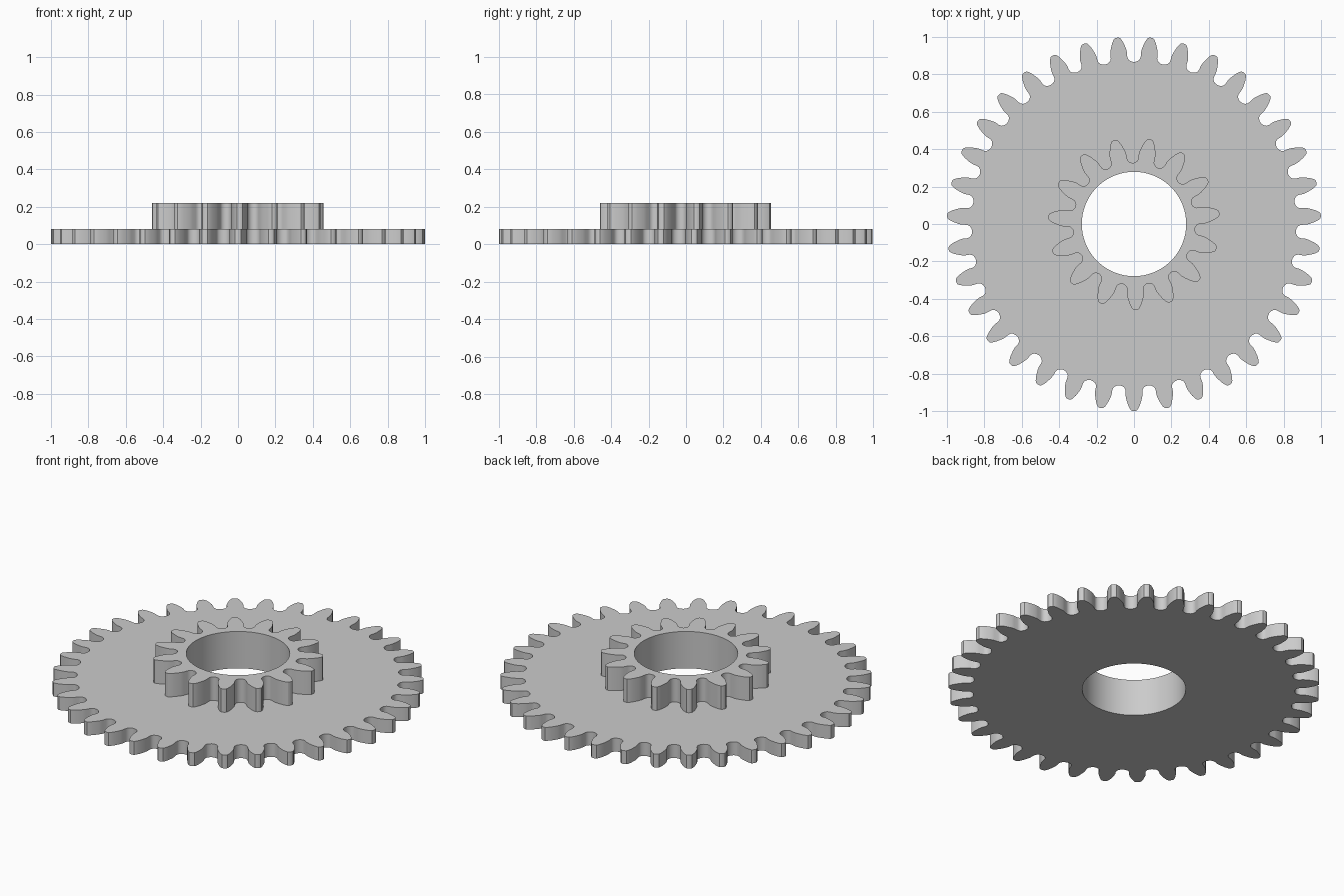
import bpy, bmesh
from math import pi, sin, cos, radians

cube = bpy.data.objects.get("Cube")
if cube:
    bpy.data.objects.remove(cube, do_unlink=True)

steel = bpy.data.materials.new("plain grey")
steel.use_nodes = True
GREY = (0.6, 0.6, 0.6, 1)
steel.diffuse_color = GREY
steel.node_tree.nodes["Principled BSDF"].inputs["Base Color"].default_value = GREY

BORE = 0.279

# Half a tooth: (offset from pitch radius, half width), tip downwards
TOOTH = [(0.064, 0.006), (0.061, 0.015), (0.052, 0.022), (0.034, 0.031),
         (0.016, 0.037), (0.0, 0.042), (-0.018, 0.045)]
# Half a gap: (offset from pitch radius, half width), down to the root
GAP = [(-0.041, 0.036), (-0.053, 0.032), (-0.061, 0.025), (-0.067, 0.014), (-0.07, 0)]


def polar(r, a):
    return (r * cos(a), r * sin(a))


def gear_outline(teeth, pitch, gap_scale, start):
    """Closed outline of rounded teeth."""
    half = pi / teeth
    side = [(pitch + d, w / (pitch + d)) for d, w in TOOTH]
    side += [(pitch + d, half - w * gap_scale / (pitch + d)) for d, w in GAP]
    points = []
    for i in range(teeth):
        mid = start + 2 * half * i
        points += [polar(r, mid - a) for r, a in reversed(side[:-1])]
        points += [polar(r, mid + a) for r, a in side]
    return points


def make_gear(name, outline, bottom, top):
    """Fill between outline and bore, then extrude upwards."""
    bore = [polar(BORE, 2 * pi * i / 96) for i in range(96)]
    bm = bmesh.new()
    edges = []
    for loop in (outline, bore):
        verts = [bm.verts.new((x, y, bottom)) for x, y in loop]
        edges += [bm.edges.new((verts[i - 1], verts[i])) for i in range(len(verts))]
    bmesh.ops.triangle_fill(bm, edges=edges, use_beauty=True)
    lifted = bmesh.ops.extrude_face_region(bm, geom=bm.faces[:], use_keep_orig=True)
    moved = [v for v in lifted["geom"] if isinstance(v, bmesh.types.BMVert)]
    bmesh.ops.translate(bm, verts=moved, vec=(0, 0, top - bottom))
    bmesh.ops.recalc_face_normals(bm, faces=bm.faces[:])
    mesh = bpy.data.meshes.new(name)
    bm.to_mesh(mesh)
    bm.free()
    mesh.materials.append(steel)
    obj = bpy.data.objects.new(name, mesh)
    bpy.context.collection.objects.link(obj)
    bpy.ops.object.select_all(action="DESELECT")
    obj.select_set(True)
    bpy.context.view_layer.objects.active = obj
    bpy.ops.object.shade_smooth_by_angle(angle=radians(30))


# Wide flat gear below, small gear on top, one shared bore
make_gear("large_gear", gear_outline(35, 0.936, 1.0, -pi / 2), 0, 0.08)
make_gear("small_gear", gear_outline(15, 0.396, 0.85, radians(-88.8)), 0.08, 0.219)
